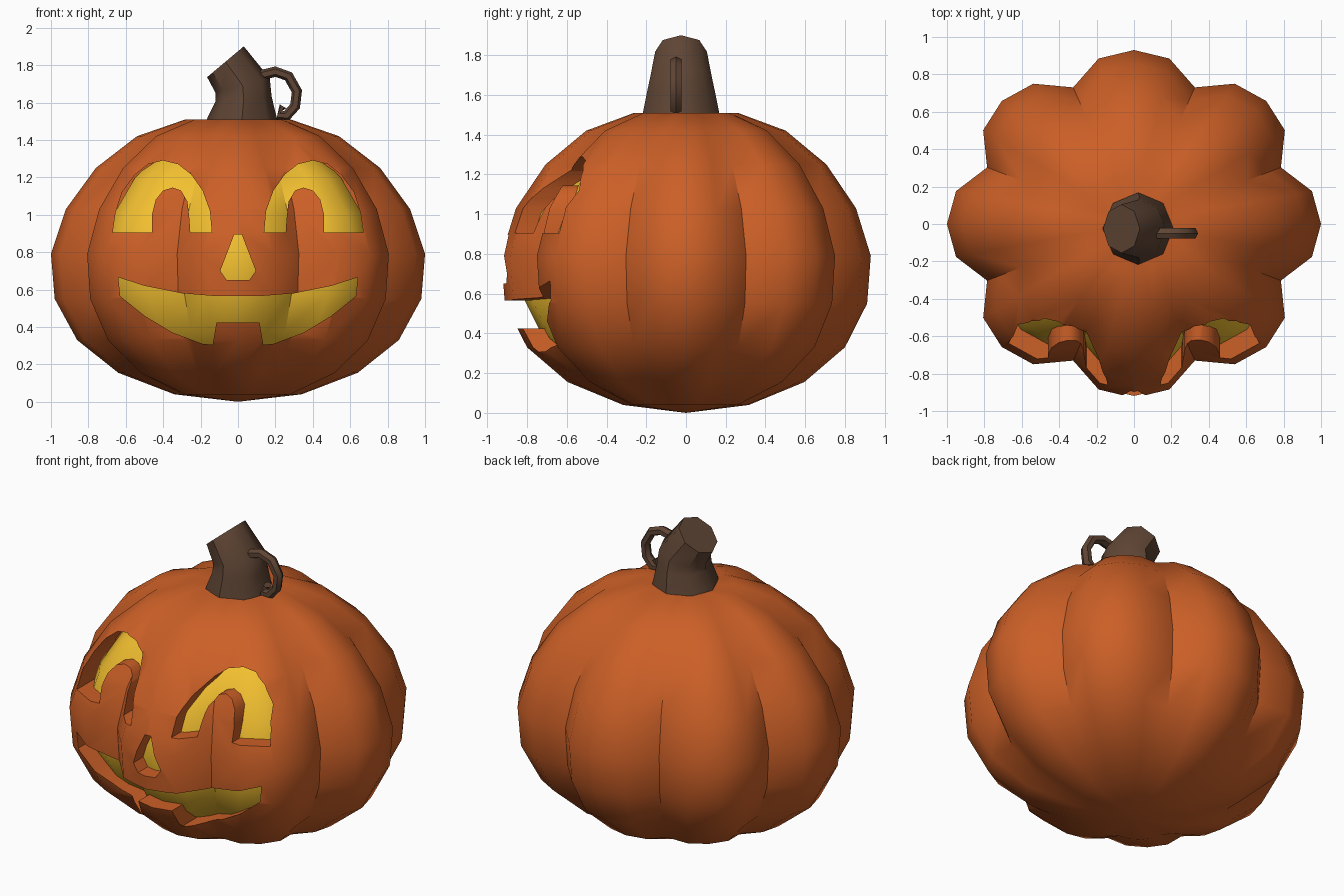
import bpy, bmesh
from math import radians, sin, cos, pi
from mathutils import Vector

if "Cube" in bpy.data.objects:
    bpy.data.objects.remove(bpy.data.objects["Cube"])


def material(name, rgb):
    m = bpy.data.materials.new(name)
    m.diffuse_color = (*rgb, 1)
    m.use_nodes = True
    m.node_tree.nodes["Principled BSDF"].inputs["Base Color"].default_value = m.diffuse_color
    return m


ORANGE = material("orange_skin", (0.60, 0.115, 0.02))
YELLOW = material("yellow_glow", (0.90, 0.53, 0.03))
BROWN = material("brown_stem", (0.115, 0.06, 0.035))


def make_object(name, bm, mat):
    bmesh.ops.recalc_face_normals(bm, faces=bm.faces)
    me = bpy.data.meshes.new(name)
    bm.to_mesh(me)
    bm.free()
    ob = bpy.data.objects.new(name, me)
    bpy.context.collection.objects.link(ob)
    me.materials.append(mat)
    return ob


def activate(ob):
    bpy.ops.object.select_all(action='DESELECT')
    ob.select_set(True)
    bpy.context.view_layer.objects.active = ob


def smooth(ob, angle):
    activate(ob)
    bpy.ops.object.shade_smooth_by_angle(angle=radians(angle))


def bridge(bm, rings):
    for a, b in zip(rings, rings[1:]):
        n = len(a)
        for i in range(n):
            bm.faces.new((a[i], a[(i + 1) % n], b[(i + 1) % n], b[i]))


# Lobed body: radius, height and valley ratio of each ring
PROFILE = [(0.34, 0.04, 0.93), (0.64, 0.155, 0.88), (0.86, 0.33, 0.86),
           (0.98, 0.55, 0.85), (1.0, 0.79, 0.85), (0.92, 1.03, 0.85),
           (0.76, 1.25, 0.86), (0.54, 1.42, 0.88), (0.28, 1.51, 0.92)]


def lobed_body(name, scale, mat):
    bm = bmesh.new()
    mid = 0.77
    place = lambda x, y, z: bm.verts.new((x * scale, y * scale, mid + (z - mid) * scale))
    rings = []
    for r, z, valley in PROFILE:
        ratios = (1, 1 - (1 - valley) * 0.2, valley, 1 - (1 - valley) * 0.2)
        rings.append([place(r * ratios[i % 4] * cos(i * pi / 16),
                            0.93 * r * ratios[i % 4] * sin(i * pi / 16), z)
                      for i in range(32)])
    bridge(bm, rings)
    for ring, z in ((rings[0], 0), (rings[-1], 1.48)):
        pole = place(0, 0, z)
        for i in range(32):
            bm.faces.new((ring[i], ring[(i + 1) % 32], pole))
    return make_object(name, bm, mat)


shell = lobed_body("pumpkin_shell", 1.0, ORANGE)
core = lobed_body("glowing_core", 0.895, YELLOW)

# Face openings as outlines in the front view
EYE = [(0.14, 0.905), (0.15, 1.02), (0.19, 1.13), (0.25, 1.215), (0.32, 1.27),
       (0.40, 1.29), (0.48, 1.27), (0.55, 1.215), (0.62, 1.12), (0.655, 1.01),
       (0.67, 0.905), (0.46, 0.905), (0.46, 1.0), (0.44, 1.08), (0.40, 1.13),
       (0.35, 1.145), (0.305, 1.13), (0.27, 1.07), (0.26, 0.98), (0.255, 0.905)]
HALF_NOSE = [(0.02, 0.895), (0.095, 0.70), (0.06, 0.65)]
HALF_MOUTH = [(0.12, 0.565), (0.30, 0.58), (0.50, 0.62), (0.64, 0.665), (0.63, 0.565),
              (0.50, 0.46), (0.35, 0.37), (0.19, 0.31), (0.135, 0.305), (0.115, 0.425)]


def mirrored(points):
    return [(-x, z) for x, z in reversed(points)]


bm = bmesh.new()
for outline in (EYE, mirrored(EYE), HALF_NOSE + mirrored(HALF_NOSE),
                HALF_MOUTH + mirrored(HALF_MOUTH)):
    loops = [[bm.verts.new((x, y, z)) for x, z in outline] for y in (-1.2, -0.32)]
    bridge(bm, loops)
    for loop in loops:
        bm.faces.new(loop)
cutter = make_object("face_cutter", bm, ORANGE)

# Carve the face, then drop the cutter
cut = shell.modifiers.new("carve", 'BOOLEAN')
cut.operation = 'DIFFERENCE'
cut.solver = 'EXACT'
cut.object = cutter
activate(shell)
bpy.ops.object.modifier_apply(modifier=cut.name)
bpy.data.objects.remove(cutter)
smooth(shell, 45)
smooth(core, 45)


# Tube through (x, z, tilt in degrees, radius in plane, radius along y)
def tube(name, y, stations, sides):
    bm = bmesh.new()
    rings = []
    for x, z, tilt, ra, ry in stations:
        t = radians(tilt)
        side = Vector((cos(t), 0, sin(t)))
        rings.append([bm.verts.new(Vector((x, y, z)) + side * ra * cos(2 * pi * i / sides)
                                   + Vector((0, ry * sin(2 * pi * i / sides), 0)))
                      for i in range(sides)])
    bridge(bm, rings)
    bm.faces.new(rings[0])
    bm.faces.new(rings[-1])
    ob = make_object(name, bm, BROWN)
    smooth(ob, 45)
    return ob


# Stem with a slanted cut end
tube("stem", -0.025, [(0.022, 1.45, 0, 0.20, 0.20), (0.022, 1.52, 0, 0.185, 0.19),
                      (0.03, 1.62, 5, 0.15, 0.17), (0.025, 1.69, 15, 0.15, 0.155),
                      (-0.067, 1.818, 40, 0.128, 0.13)], 8)

# Curled tendril
path = [(0.10, 1.74), (0.20, 1.765), (0.27, 1.74), (0.315, 1.66),
        (0.305, 1.58), (0.26, 1.53), (0.21, 1.53), (0.24, 1.58)]
stations = []
for i, p in enumerate(path):
    a, b = Vector(path[max(i - 1, 0)]), Vector(path[min(i + 1, len(path) - 1)])
    d = b - a
    if i == len(path) - 2:
        d = Vector((-1, 0.25))
    tilt = -d.angle_signed(Vector((0, 1))) if d.length else 0
    n = Vector((-d.y, d.x)).normalized()
    from math import atan2, degrees
    stations.append((*p, degrees(atan2(n.y, n.x)), 0.028 if i < 6 else 0.02, 0.033))
tube("tendril", -0.05, stations, 6)
